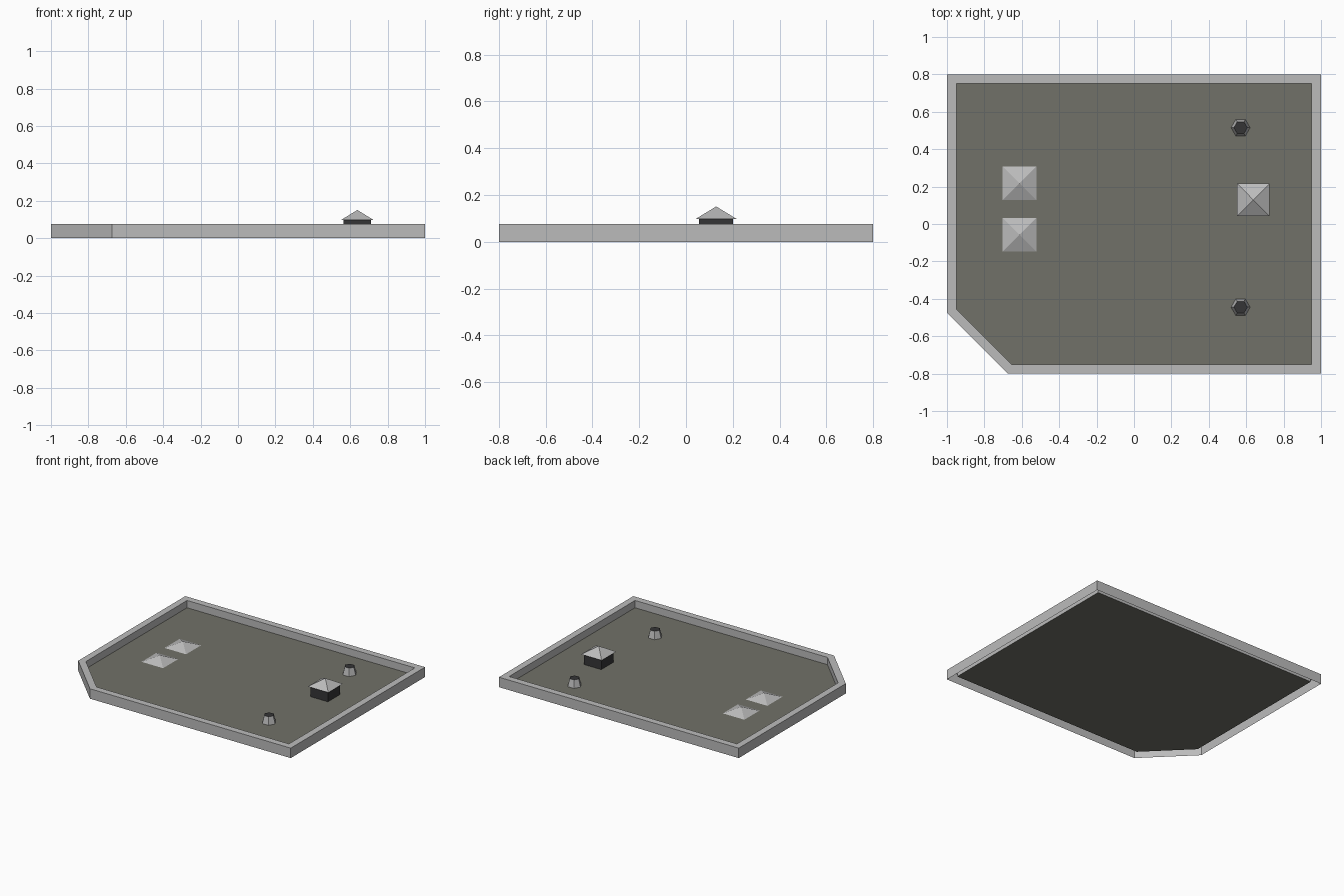
import bpy, bmesh, math

if "Cube" in bpy.data.objects:
    bpy.data.objects.remove(bpy.data.objects["Cube"])

FLOOR = 0.02      # roof deck level
TOP = 0.075       # parapet top


def material(name, rgb):
    m = bpy.data.materials.new(name)
    m.diffuse_color = (*rgb, 1)
    m.use_nodes = True
    m.node_tree.nodes["Principled BSDF"].inputs["Base Color"].default_value = m.diffuse_color
    return m


grey = material("light_grey", (0.50, 0.50, 0.50))
deck = material("roof_felt", (0.165, 0.165, 0.138))
dark = material("charcoal", (0.035, 0.035, 0.037))


def loft(name, rings, mats, close_top=False, close_bottom=False, top_mat=0):
    """Join successive rings of points with quads; optionally cap the ends."""
    bm = bmesh.new()
    loops = [[bm.verts.new(p) for p in ring] for ring in rings]
    n = len(loops[0])
    for a, b in zip(loops, loops[1:]):
        for i in range(n):
            j = (i + 1) % n
            if len(b) == 1:
                bm.faces.new((a[i], a[j], b[0]))
            else:
                bm.faces.new((a[i], a[j], b[j], b[i]))
    if close_top:
        bm.faces.new(loops[-1]).material_index = top_mat
    if close_bottom:
        bm.faces.new(loops[0][::-1])
    me = bpy.data.meshes.new(name)
    bm.to_mesh(me)
    bm.free()
    for m in mats:
        me.materials.append(m)
    ob = bpy.data.objects.new(name, me)
    bpy.context.collection.objects.link(ob)
    return ob


def ring(points, z):
    return [(x, y, z) for x, y in points]


def rect(cx, cy, hx, hy):
    return [(cx - hx, cy - hy), (cx + hx, cy - hy), (cx + hx, cy + hy), (cx - hx, cy + hy)]


def hexagon(cx, cy, r):
    return [(cx + r * math.cos(k * math.pi / 3), cy + r * math.sin(k * math.pi / 3)) for k in range(6)]


# Parapet around the roof with one cut corner, open underneath
outer = [(-1, -0.475), (-0.675, -0.8), (1, -0.8), (1, 0.8), (-1, 0.8)]
inner = [(-0.95, -0.455), (-0.655, -0.75), (0.95, -0.75), (0.95, 0.75), (-0.95, 0.75)]
loft("parapet", [ring(outer, 0), ring(outer, TOP), ring(inner, TOP), ring(inner, FLOOR)], [grey])

# Roof deck
loft("roof_deck", [ring(inner, FLOOR)], [deck], close_top=True)

# Low pyramid skylights
for i, y in enumerate((0.217, -0.057)):
    loft(f"skylight_{i + 1}",
         [ring(rect(-0.612, y, 0.09, 0.09), FLOOR + 0.001), [(-0.612, y, 0.06)]], [grey])

# Ventilation shaft with a pyramid cap
cx, cy = 0.638, 0.129
shaft = rect(cx, cy, 0.073, 0.073)
loft("shaft", [ring(shaft, FLOOR), ring(shaft, 0.098)], [dark])
loft("shaft_cap", [ring(rect(cx, cy, 0.086, 0.087), 0.098), [(cx, cy, 0.151)]],
     [grey], close_bottom=True)

# Tapered six-sided vents with dark openings
for i, y in enumerate((0.515, -0.445)):
    loft(f"vent_{i + 1}",
         [ring(hexagon(0.57, y, 0.051), FLOOR), ring(hexagon(0.57, y, 0.036), 0.077)],
         [grey, dark], close_top=True, top_mat=1)
